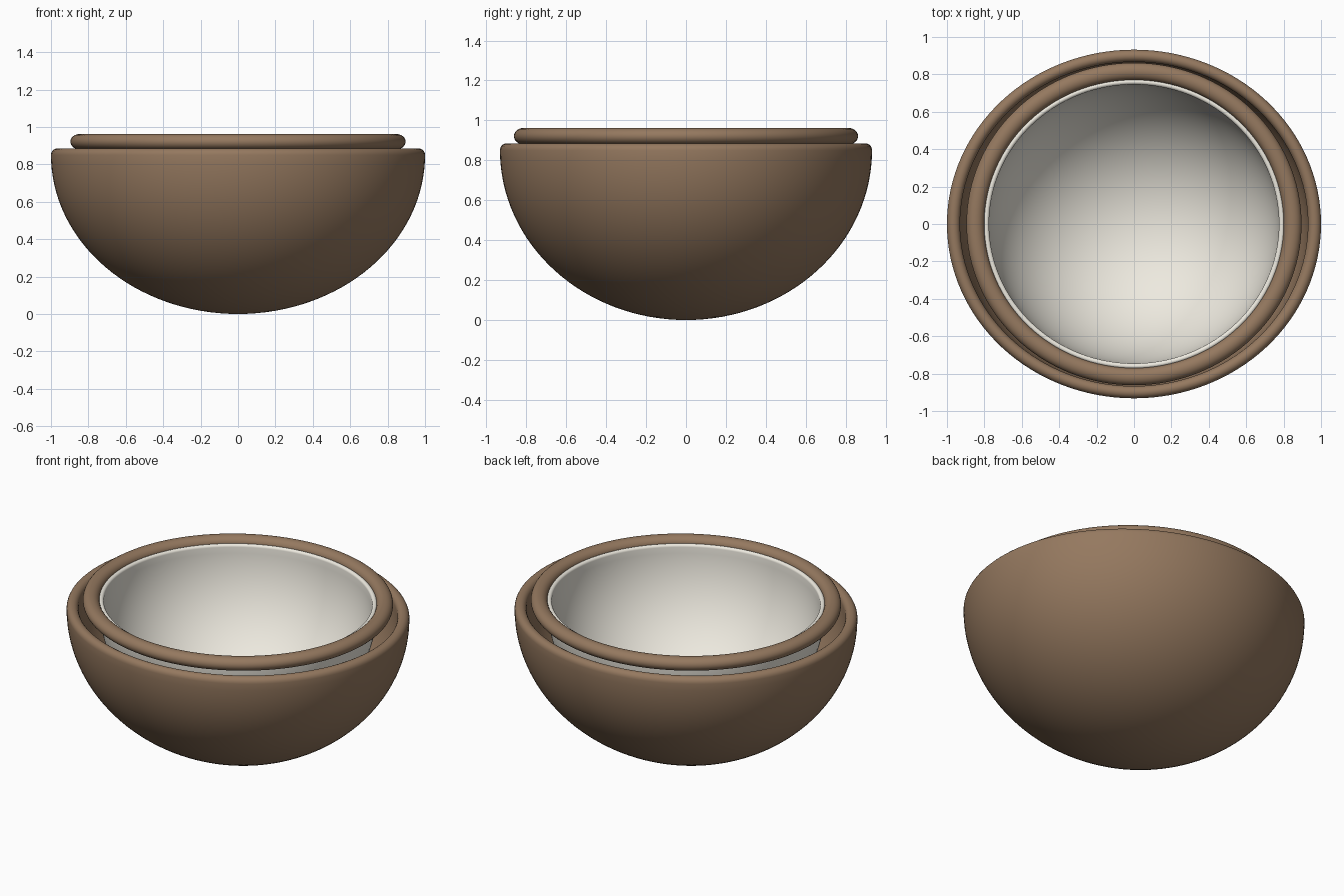
import bpy
from math import sin, cos, pi

if "Cube" in bpy.data.objects:
    bpy.data.objects.remove(bpy.data.objects["Cube"])

SEG = 128


def material(name, color):
    m = bpy.data.materials.new(name)
    m.diffuse_color = color
    m.use_nodes = True
    m.node_tree.nodes["Principled BSDF"].inputs["Base Color"].default_value = m.diffuse_color
    return m


def arc(cr, cz, a, b, start, end, n):
    """Elliptical arc in the (radius, z) plane."""
    return [(cr + a * cos(start + (end - start) * i / n),
             cz + b * sin(start + (end - start) * i / n)) for i in range(n + 1)]


def lathe(name, profile, y_scale, mat, closed=False):
    """Spin a profile around z, squashed in y. Ends on the axis become poles."""
    verts, rings, faces = [], [], []
    for r, z in profile:
        if r < 1e-5:
            rings.append([len(verts)] * SEG)
            verts.append((0, 0, z))
        else:
            rings.append(list(range(len(verts), len(verts) + SEG)))
            verts += [(r * cos(2 * pi * k / SEG), y_scale * r * sin(2 * pi * k / SEG), z)
                      for k in range(SEG)]
    pairs = list(zip(rings, rings[1:]))
    if closed:
        pairs.append((rings[-1], rings[0]))
    for p, q in pairs:
        for k in range(SEG):
            j = (k + 1) % SEG
            faces.append(list(dict.fromkeys((p[k], p[j], q[j], q[k]))))
    mesh = bpy.data.meshes.new(name)
    mesh.from_pydata(verts, [], faces)
    mesh.polygons.foreach_set("use_smooth", [True] * len(mesh.polygons))
    mesh.materials.append(mat)
    obj = bpy.data.objects.new(name, mesh)
    bpy.context.collection.objects.link(obj)
    return obj


def bowl_profile(radius, depth, wall, rim_z):
    """Outer curve up, rounded lip, inner curve back down to the axis."""
    outer = arc(0, rim_z, radius, depth, -pi / 2, 0, 32)
    lip = arc(radius - wall / 2, rim_z, wall / 2, wall / 2, 0, pi, 10)
    inner = arc(0, rim_z, radius - wall, depth - wall, 0, -pi / 2, 32)
    return outer + lip[1:] + inner[1:]


brown = material("brown_shell", (0.30, 0.19, 0.115, 1))
cream = material("cream_lining", (0.85, 0.82, 0.74, 1))

# Outer half shell
lathe("outer_shell", bowl_profile(1.0, 0.85, 0.07, 0.85), 0.932, brown)

# Thin inner bowl
lathe("inner_bowl", bowl_profile(0.805, 0.79, 0.03, 0.915), 0.962, cream)

# Raised ring around the inner bowl
lathe("rim_ring", arc(0.848, 0.921, 0.048, 0.041, 0, 2 * pi, 24)[:-1], 0.962, brown, closed=True)
